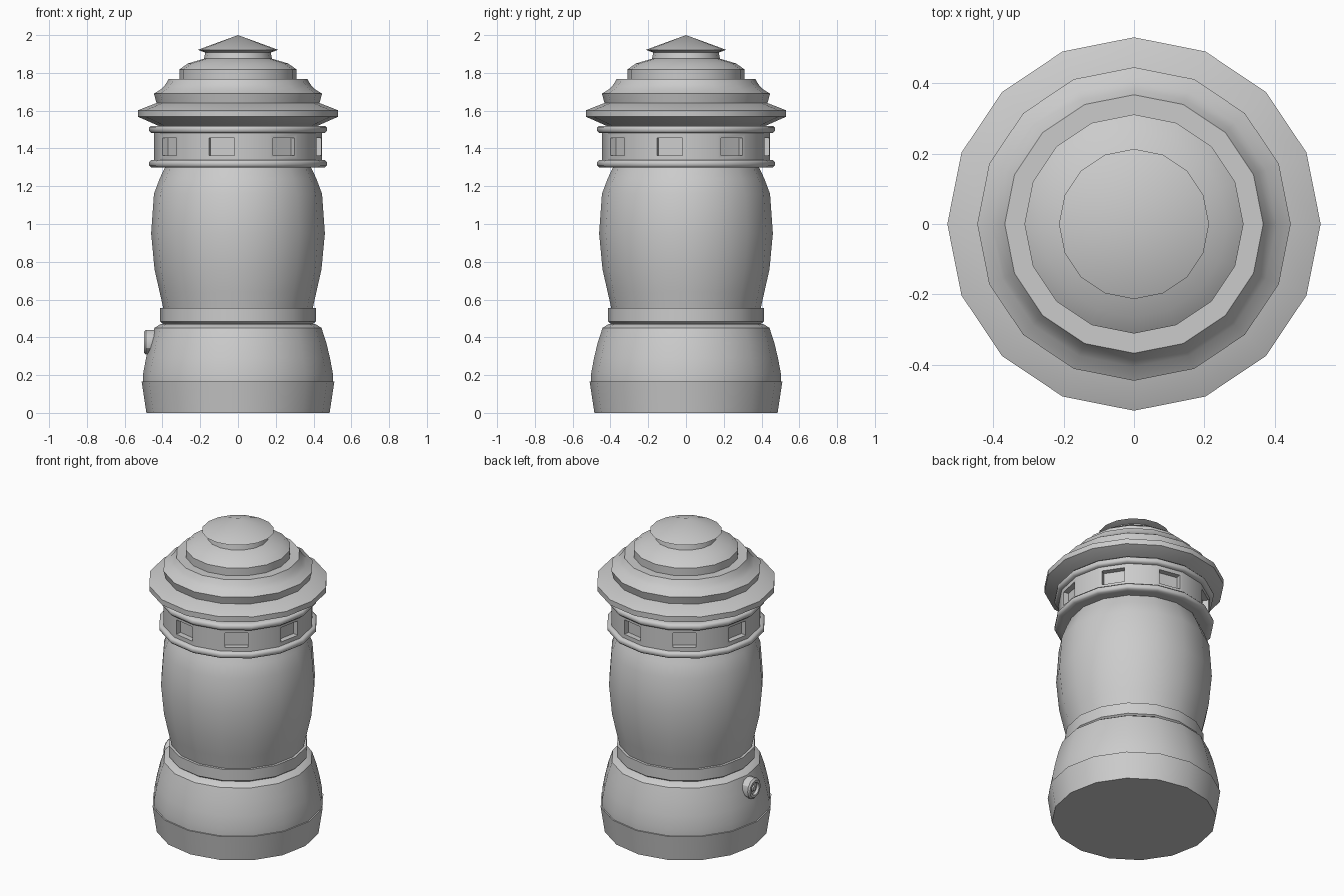
import bpy, bmesh, math
from mathutils import Matrix

SIDES = 16

cube = bpy.data.objects.get("Cube")
if cube:
    bpy.data.objects.remove(cube, do_unlink=True)

grey = bpy.data.materials.new("plain grey")
grey.use_nodes = True
colour = (0.6, 0.6, 0.6, 1)
grey.diffuse_color = colour
grey.node_tree.nodes["Principled BSDF"].inputs["Base Color"].default_value = colour


def lathe(profile, sides=SIDES):
    """Turn (radius, height) points around z; open ends get a cap."""
    bm = bmesh.new()
    rings = []
    for r, z in profile:
        if r == 0:
            rings.append([bm.verts.new((0, 0, z))] * sides)
        else:
            angles = [2 * math.pi * i / sides for i in range(sides)]
            rings.append([bm.verts.new((r * math.cos(a), r * math.sin(a), z)) for a in angles])
    for low, high in zip(rings, rings[1:]):
        for i in range(sides):
            j = (i + 1) % sides
            corners = list(dict.fromkeys([low[i], low[j], high[j], high[i]]))
            bm.faces.new(corners)
    for ring in (rings[0], rings[-1]):
        if ring[0] != ring[1]:
            bm.faces.new(ring)
    bmesh.ops.recalc_face_normals(bm, faces=bm.faces)
    return bm


def finish(name, bm, angle=30):
    mesh = bpy.data.meshes.new(name)
    bm.to_mesh(mesh)
    bm.free()
    mesh.materials.append(grey)
    obj = bpy.data.objects.new(name, mesh)
    bpy.context.collection.objects.link(obj)
    bpy.ops.object.select_all(action='DESELECT')
    obj.select_set(True)
    bpy.context.view_layer.objects.active = obj
    bpy.ops.object.shade_smooth_by_angle(angle=math.radians(angle))
    return obj


# Base: flared plinth and rounded shoulder
finish("plinth", lathe([(0.485, 0), (0.51, 0.165), (0.49, 0.165)]))
finish("base_shoulder", lathe([(0.502, 0.16), (0.502, 0.21), (0.487, 0.29), (0.468, 0.37),
                               (0.442, 0.45), (0.41, 0.47), (0.38, 0.475)]))

# Collar between base and barrel
finish("collar", lathe([(0.395, 0.47), (0.412, 0.483), (0.412, 0.555), (0.38, 0.555)]))

# Bulging barrel
finish("barrel", lathe([(0.39, 0.53), (0.415, 0.64), (0.442, 0.76), (0.46, 0.95),
                        (0.445, 1.16), (0.415, 1.24), (0.382, 1.31)]))

# Window band with a recessed opening in every second face
band = lathe([(0.445, 1.31), (0.445, 1.345), (0.445, 1.475), (0.445, 1.51)])
panels = []
for face in band.faces:
    c = face.calc_center_median()
    if abs(c.z - 1.41) < 0.01 and len(face.verts) == 4:
        step = int(math.degrees(math.atan2(c.y, c.x)) % 360 / (360 / SIDES))
        if step % 2 == 1:
            panels.append(face)
bmesh.ops.inset_individual(band, faces=panels, thickness=0.026)
for face in bmesh.ops.extrude_discrete_faces(band, faces=panels)["faces"]:
    bmesh.ops.translate(band, verts=face.verts, vec=face.normal * -0.035)
finish("window_band", band)

# Rounded trims above and below the windows
for name, z in (("lower_trim", 1.30), ("upper_trim", 1.482)):
    finish(name, lathe([(0.43, z), (0.46, z), (0.47, z + 0.01), (0.47, z + 0.028),
                        (0.46, z + 0.038), (0.43, z + 0.038)]), 50)

# Tiered roof
finish("roof_brim", lathe([(0.41, 1.515), (0.53, 1.568), (0.53, 1.602), (0.42, 1.645)]))
finish("roof_lower_tier", lathe([(0.43, 1.635), (0.445, 1.69), (0.405, 1.715), (0.383, 1.74),
                                 (0.367, 1.768), (0.3, 1.768)]))
finish("roof_upper_tier", lathe([(0.311, 1.76), (0.311, 1.818), (0.265, 1.85), (0.18, 1.875),
                                 (0.172, 1.915)]))
finish("roof_cap", lathe([(0.165, 1.905), (0.213, 1.922), (0, 2.0)]))

# Round side knob with a dished end
knob = lathe([(0.065, 0), (0.065, 0.125), (0.055, 0.135), (0.04, 0.135), (0.035, 0.12),
              (0.02, 0.12), (0.015, 0.13), (0, 0.13)], 12)
bmesh.ops.transform(knob, verts=knob.verts,
                    matrix=Matrix.Translation((-0.363, 0, 0.375)) @ Matrix.Rotation(-math.pi / 2, 4, 'Y'))
finish("side_knob", knob)
